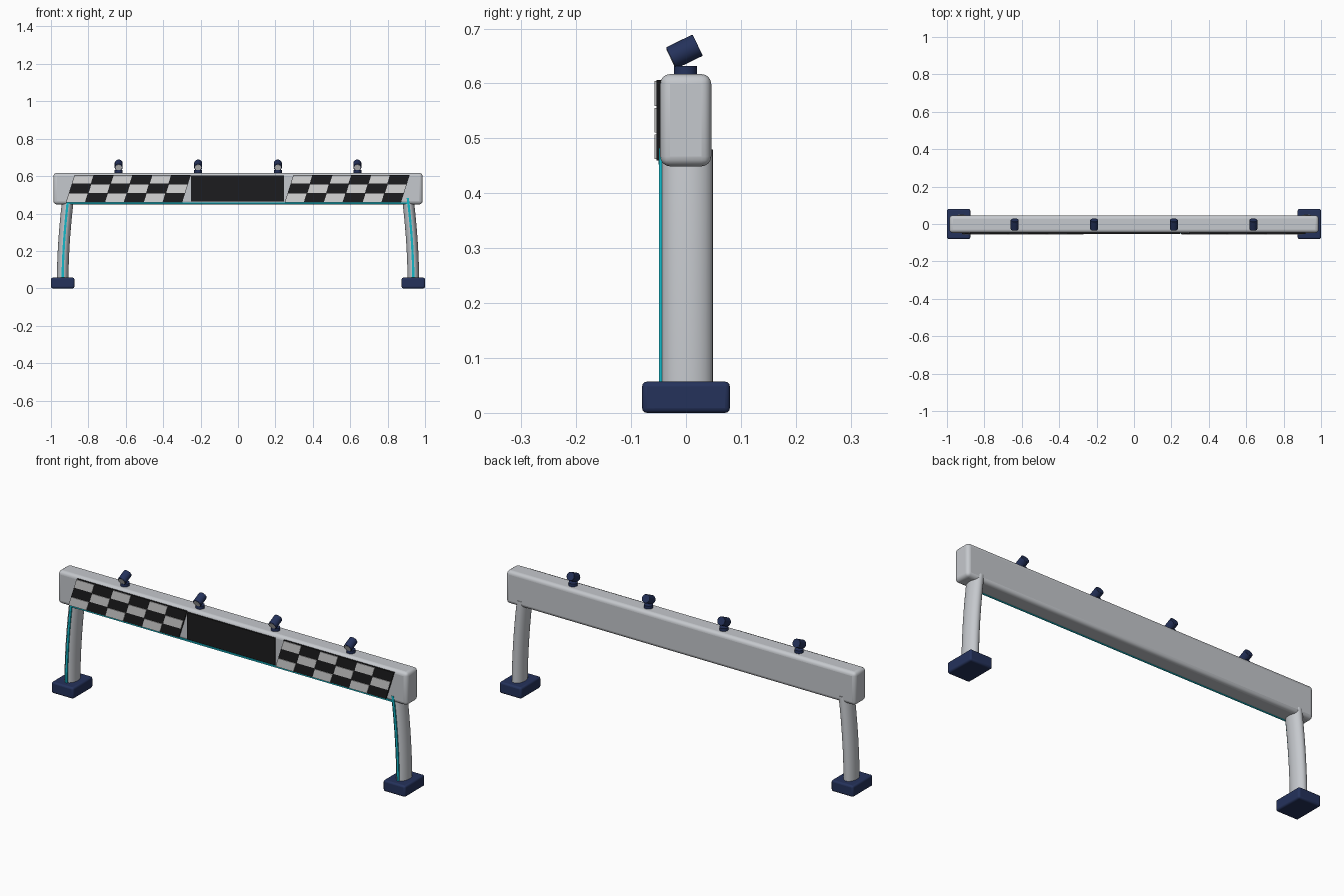
import bpy, bmesh, math
from mathutils import Matrix, Vector

if "Cube" in bpy.data.objects:
    bpy.data.objects.remove(bpy.data.objects["Cube"])


def mat(name, r, g, b):
    m = bpy.data.materials.new(name)
    m.diffuse_color = (r, g, b, 1)
    m.use_nodes = True
    m.node_tree.nodes["Principled BSDF"].inputs["Base Color"].default_value = m.diffuse_color
    return m


GREY = mat("light grey", 0.56, 0.58, 0.61)
NAVY = mat("navy", 0.018, 0.032, 0.105)
BLACK = mat("black", 0.012, 0.012, 0.013)
WHITE = mat("white", 0.68, 0.68, 0.68)
CYAN = mat("cyan", 0.006, 0.48, 0.58)


def finish(name, bm, material, bevel=0, segments=3, smooth=True):
    bmesh.ops.recalc_face_normals(bm, faces=bm.faces)
    me = bpy.data.meshes.new(name)
    bm.to_mesh(me)
    bm.free()
    ob = bpy.data.objects.new(name, me)
    bpy.context.collection.objects.link(ob)
    me.materials.append(material)
    if bevel:
        mod = ob.modifiers.new("bevel", 'BEVEL')
        mod.width, mod.segments = bevel, segments
    if smooth:
        bpy.ops.object.select_all(action='DESELECT')
        ob.select_set(True)
        bpy.context.view_layer.objects.active = ob
        bpy.ops.object.shade_smooth_by_angle(angle=math.radians(40))
    return ob


def box(name, x, y, z, material, bevel=0, segments=3):
    """Box from (min, max) pairs."""
    bm = bmesh.new()
    bmesh.ops.create_cube(bm, size=1)
    for v in bm.verts:
        v.co = [(a + b) / 2 + c * (b - a) for (a, b), c in zip((x, y, z), v.co)]
    return finish(name, bm, material, bevel, segments, bevel > 0)


def loft(name, rings, material, smooth=True):
    """Skin a list of point rings and cap the ends."""
    bm = bmesh.new()
    rows = [[bm.verts.new(p) for p in r] for r in rings]
    n = len(rows[0])
    for a, b in zip(rows, rows[1:]):
        for i in range(n):
            bm.faces.new((a[i], a[(i + 1) % n], b[(i + 1) % n], b[i]))
    bm.faces.new(rows[0])
    bm.faces.new(rows[-1])
    return finish(name, bm, material, smooth=smooth)


def cylinder(name, centre, axis, radius, depth, material, bevel=0):
    bm = bmesh.new()
    rot = Vector((0, 0, 1)).rotation_difference(Vector(axis)).to_matrix().to_4x4()
    bmesh.ops.create_cone(bm, cap_ends=True, segments=24, radius1=radius, radius2=radius,
                          depth=depth, matrix=Matrix.Translation(centre) @ rot)
    ob = finish(name, bm, material)
    if bevel:
        mod = ob.modifiers.new("bevel", 'BEVEL')
        mod.width, mod.segments, mod.limit_method = bevel, 2, 'ANGLE'
    return ob


# Main beam with soft edges
box("beam", (-0.987, 0.987), (-0.047, 0.046), (0.449, 0.617), GREY, 0.018, 4)

# Glowing line under the front edge
box("beam_light_strip", (-0.91, 0.91), (-0.05, -0.036), (0.452, 0.46), CYAN)

# Checker panels: both lean the same way
Z0, Z1, LEAN = 0.46, 0.606, 0.046


def leaning_plate(bm, x0, x1, z0, z1, y0, y1):
    pts = [(x0, z0), (x1, z0), (x1, z1), (x0, z1)]
    pts = [(x + LEAN * (z - Z0) / (Z1 - Z0), z) for x, z in pts]
    a = [bm.verts.new((x, y0, z)) for x, z in pts]
    b = [bm.verts.new((x, y1, z)) for x, z in pts]
    bm.faces.new(a)
    bm.faces.new(b[::-1])
    for i in range(4):
        j = (i + 1) % 4
        bm.faces.new((a[i], b[i], b[j], a[j]))


COLS, ROWS, WIDTH, GAP = 6, 3, 0.622, 0.002
for side, left in (("left", -0.92), ("right", 0.25)):
    bm = bmesh.new()
    leaning_plate(bm, left, left + WIDTH, Z0, Z1, -0.054, -0.045)
    finish(side + "_checker_panel", bm, BLACK, smooth=False)
    bm = bmesh.new()
    w, h = WIDTH / COLS, (Z1 - Z0) / ROWS
    for r in range(ROWS):
        for c in range(COLS):
            if (r + c) % 2 == 0:
                x, z = left + c * w, Z0 + r * h
                leaning_plate(bm, x + GAP, x + w - GAP, z + GAP, z + h - GAP, -0.057, -0.053)
    finish(side + "_checker_tiles", bm, WHITE, smooth=False)

# Blank centre display
box("centre_display", (-0.25, 0.246), (-0.054, -0.045), (0.465, 0.602), BLACK)


# Legs, light strips and feet on both sides
def leg_x(z):
    return 0.938 - 0.03 * (z / 0.48) ** 2


for side, s in (("left", -1), ("right", 1)):
    rings = []
    for k in range(13):
        z = 0.002 + 0.478 * k / 12
        rings.append([(s * (leg_x(z) + 0.031 * math.cos(t)), 0.0025 + 0.047 * math.sin(t), z)
                      for t in (2 * math.pi * i / 24 for i in range(24))])
    loft(side + "_leg", rings, GREY)
    strip = []
    for k in range(13):
        z = 0.04 + 0.442 * k / 12
        strip.append([(s * leg_x(z) + dx, y, z) for dx, y in
                      ((-0.006, -0.049), (0.006, -0.049), (0.006, -0.04), (-0.006, -0.04))])
    loft(side + "_leg_light_strip", strip, CYAN, smooth=False)
    box(side + "_foot", tuple(sorted((s * 0.875, s * 1.0))), (-0.08, 0.08), (0, 0.057),
        NAVY, 0.009)

# Four spotlights aimed forward and down
aim = Vector((0, -0.9, -0.436)).normalized()
for i, x in enumerate((-0.638, -0.213, 0.213, 0.638), 1):
    cylinder(f"spotlight_mount_{i}", (x, -0.001, 0.62), (0, 0, 1), 0.021, 0.024, NAVY)
    c = Vector((x, -0.003, 0.658))
    cylinder(f"spotlight_body_{i}", c, aim, 0.0215, 0.054, NAVY, 0.002)
    cylinder(f"spotlight_lens_{i}", c + aim * 0.027, aim, 0.017, 0.002, WHITE)
